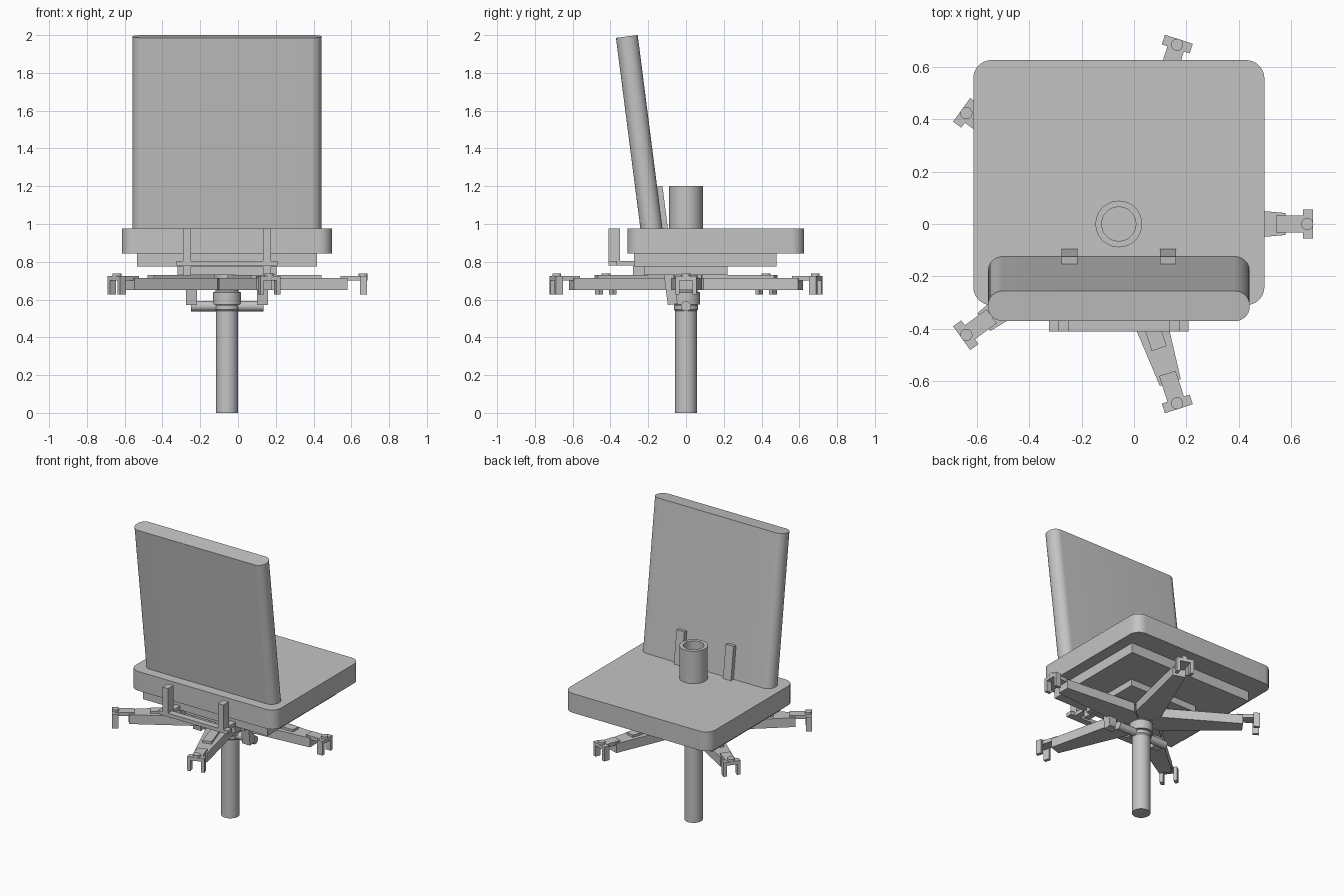
import bpy, bmesh, math
from mathutils import Matrix, Vector

if "Cube" in bpy.data.objects:
    bpy.data.objects.remove(bpy.data.objects["Cube"])

grey = bpy.data.materials.new("light grey")
grey.diffuse_color = (0.55, 0.55, 0.55, 1)
grey.use_nodes = True
grey.node_tree.nodes["Principled BSDF"].inputs["Base Color"].default_value = grey.diffuse_color
CX = -0.058  # centre line of the chair


def finish(name, bm, mat=None):
    if mat is not None:
        bm.transform(mat)
    bmesh.ops.recalc_face_normals(bm, faces=bm.faces)
    me = bpy.data.meshes.new(name)
    bm.to_mesh(me)
    bm.free()
    me.materials.append(grey)
    ob = bpy.data.objects.new(name, me)
    bpy.context.collection.objects.link(ob)
    bpy.ops.object.select_all(action='DESELECT')
    ob.select_set(True)
    bpy.context.view_layer.objects.active = ob
    bpy.ops.object.shade_smooth_by_angle(angle=math.radians(35))
    return ob


def prism(name, pts, z0, z1, mat=None):
    bm = bmesh.new()
    lo = [bm.verts.new((x, y, z0)) for x, y in pts]
    hi = [bm.verts.new((x, y, z1)) for x, y in pts]
    bm.faces.new(lo)
    bm.faces.new(hi)
    n = len(pts)
    for i in range(n):
        j = (i + 1) % n
        bm.faces.new((lo[i], lo[j], hi[j], hi[i]))
    return finish(name, bm, mat)


def rounded(x0, x1, y0, y1, r, seg=10):
    pts = []
    for k, (cx, cy) in enumerate([(x1 - r, y1 - r), (x0 + r, y1 - r),
                                  (x0 + r, y0 + r), (x1 - r, y0 + r)]):
        for i in range(seg + 1):
            a = math.pi / 2 * (k + i / seg)
            pts.append((cx + r * math.cos(a), cy + r * math.sin(a)))
    return pts


def box(name, x0, x1, y0, y1, z0, z1, mat=None):
    return prism(name, [(x0, y0), (x1, y0), (x1, y1), (x0, y1)], z0, z1, mat)


def lathe(name, prof, mat, seg=48):
    # revolve a closed or axis-ending (radius, z) profile
    bm = bmesh.new()
    vs = [bm.verts.new((r, 0, z)) for r, z in prof]
    es = [bm.edges.new((a, b)) for a, b in zip(vs, vs[1:])]
    bmesh.ops.spin(bm, geom=vs + es, cent=(0, 0, 0), axis=(0, 0, 1),
                   angle=2 * math.pi, steps=seg, use_merge=True)
    bmesh.ops.remove_doubles(bm, verts=bm.verts, dist=1e-5)
    return finish(name, bm, mat)


centre = Matrix.Translation((CX, 0, 0))

# Seat cushion and the pan under it
prism("seat", rounded(-0.614, 0.498, -0.31, 0.626, 0.07), 0.843, 0.976)
box("seat_pan", -0.535, 0.418, -0.275, 0.48, 0.775, 0.843)
box("seat_mechanism", -0.32, 0.205, -0.22, 0.22, 0.73, 0.775)

# Tilted backrest
tilt = Matrix.Translation((CX, -0.183, 0.976)) @ Matrix.Rotation(math.radians(7.3), 4, 'X')
prism("backrest", rounded(-0.5, 0.5, -0.058, 0.058, 0.056), -0.06, 1.025, tilt)

# Tilted bars that run through the seat in front of the backrest
bar = Matrix.Translation((CX, -0.122, 0.976)) @ Matrix.Rotation(math.radians(7.3), 4, 'X')
for s, side in ((-1, "left"), (1, "right")):
    box(side + "_back_bar", s * 0.188 - 0.03, s * 0.188 + 0.03, -0.026, 0.026, -0.405, 0.225, bar)

# Rear bracket with two uprights
box("bracket_bar", -0.325, 0.208, -0.41, -0.365, 0.78, 0.805)
for s, side in ((-1, "left"), (1, "right")):
    x = CX + s * 0.212
    box(side + "_bracket_upright", x - 0.021, x + 0.021, -0.41, -0.35, 0.78, 0.975)
    box(side + "_bracket_arm", x - 0.021, x + 0.021, -0.41, -0.25, 0.78, 0.805)
    box(side + "_bracket_foot", x - 0.021, x + 0.021, -0.28, -0.2, 0.727, 0.78)

# Column with collar, and the open tube above the seat
lathe("column", [(0, 0), (0.058, 0), (0.058, 0.54), (0.064, 0.548), (0.064, 0.568),
                 (0.058, 0.575), (0.074, 0.575), (0.074, 0.637), (0.06, 0.645),
                 (0.06, 0.74), (0, 0.74)], centre)
lathe("upper_tube", [(0, 0.74), (0.089, 0.74), (0.089, 1.2), (0.065, 1.2),
                     (0.065, 0.8), (0, 0.8)], centre)

# Cross rod through the column
rod = Matrix.Translation((CX, 0, 0.565)) @ Matrix.Rotation(math.pi / 2, 4, 'Y')
lathe("cross_rod", [(0, -0.192), (0.027, -0.192), (0.027, 0.192), (0, 0.192)], rod, 24)

# Five star legs with fork ends
for i in range(5):
    m = centre @ Matrix.Rotation(math.radians(72 * i), 4, 'Z')
    n = str(i + 1)
    prism("leg_" + n, [(0, 0), (0.125, -0.086), (0.637, -0.042), (0.637, 0.042),
                       (0.125, 0.086)], 0.65, 0.714, m)
    box("leg_rib_" + n, 0.1, 0.5, -0.03, 0.03, 0.714, 0.73, m)
    box("fork_neck_" + n, 0.6, 0.72, -0.033, 0.033, 0.7, 0.725, m)
    box("fork_plate_" + n, 0.703, 0.742, -0.056, 0.056, 0.7, 0.724, m)
    for s, side in ((-1, "a"), (1, "b")):
        box("fork_prong_" + side + n, 0.703, 0.742, s * 0.045 - 0.011,
            s * 0.045 + 0.011, 0.626, 0.7, m)
    lathe("fork_pin_" + n, [(0, 0.7), (0.023, 0.7), (0.023, 0.739), (0, 0.739)],
          m @ Matrix.Translation((0.72, 0, 0)), 24)
